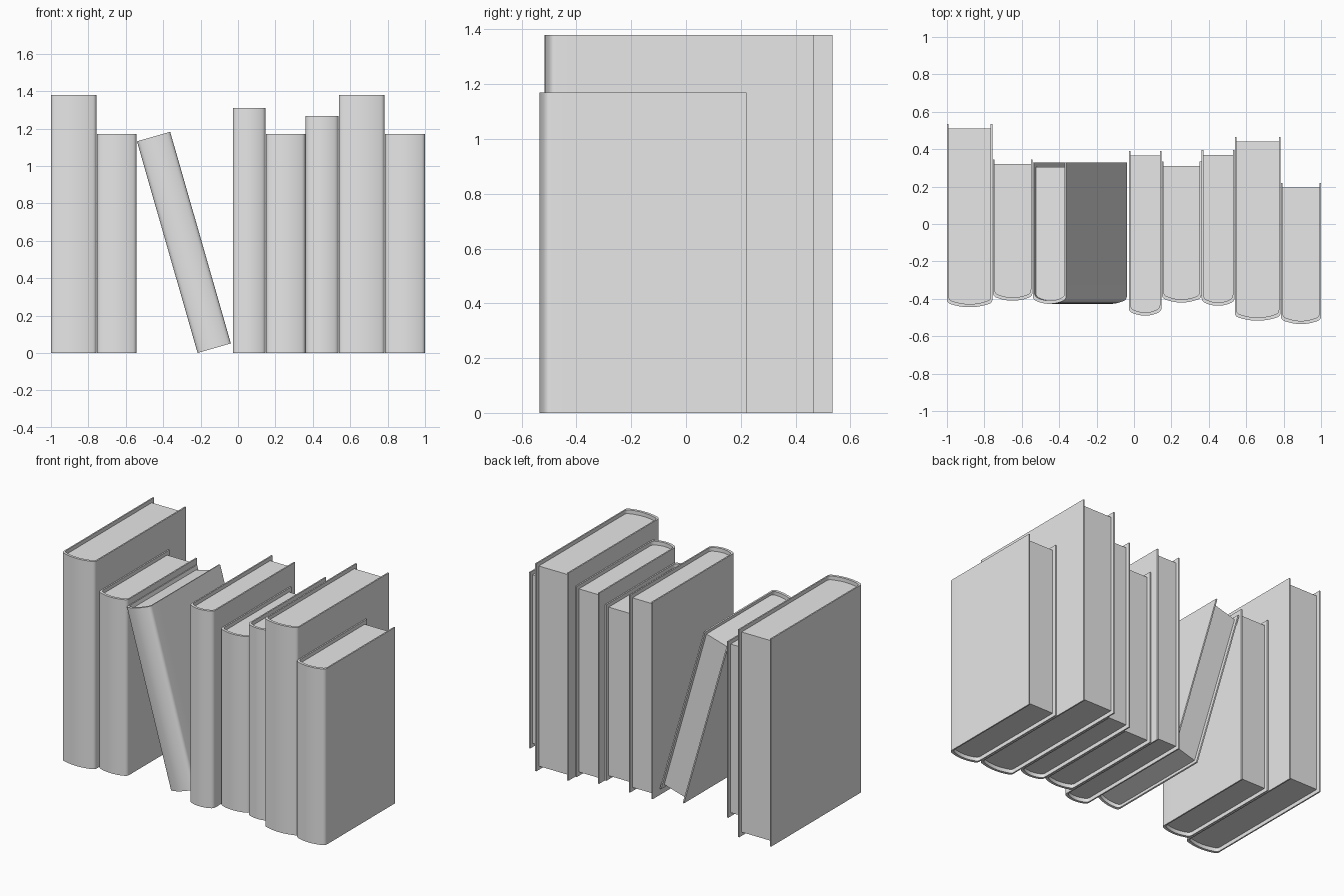
import bpy, bmesh, math

cube = bpy.data.objects.get("Cube")
if cube:
    bpy.data.objects.remove(cube)

BOARD = 0.009    # thickness of the side boards
SPINE = 0.017    # thickness of the spine
INSET = 0.025    # how far the pages sit inside the cover
SAG = 0.024      # bulge of the rounded spine
HINGE = 0.018    # radius of the rounded hinge


def make_material(name, rgb):
    mat = bpy.data.materials.new(name)
    mat.use_nodes = True
    color = (*rgb, 1)
    mat.diffuse_color = color
    mat.node_tree.nodes["Principled BSDF"].inputs["Base Color"].default_value = color
    return mat


grey = make_material("plain grey", (0.8, 0.8, 0.8))


def spine_path(width, front, back):
    """Outer cover path from one back edge, round the spine, to the other."""
    corner = front + SAG

    def arc(x):
        return corner - SAG * (1 - (2 * x / width - 1) ** 2)

    half = [(0, back), (0, corner + 0.1)]
    steps = 5
    for i in range(steps + 1):
        t = i / steps
        x = HINGE * t * t
        y = (1 - t) ** 2 * (corner + HINGE) + 2 * t * (1 - t) * corner + t * t * arc(HINGE)
        half.append((x, y))
    for i in range(1, 5):
        x = HINGE + (width / 2 - HINGE) * i / 5
        half.append((x, arc(x)))
    return half + [(width / 2, front)] + [(width - x, y) for x, y in reversed(half)]


def finish(name, bm, location, lean):
    bmesh.ops.recalc_face_normals(bm, faces=bm.faces)
    mesh = bpy.data.meshes.new(name)
    bm.to_mesh(mesh)
    bm.free()
    mesh.materials.append(grey)
    obj = bpy.data.objects.new(name, mesh)
    bpy.context.collection.objects.link(obj)
    obj.location = location
    obj.rotation_euler.y = lean
    bpy.ops.object.select_all(action='DESELECT')
    obj.select_set(True)
    bpy.context.view_layer.objects.active = obj
    bpy.ops.object.shade_smooth_by_angle(angle=math.radians(35))


def extrude_up(bm, height):
    result = bmesh.ops.extrude_face_region(bm, geom=bm.faces[:])
    verts = [v for v in result["geom"] if isinstance(v, bmesh.types.BMVert)]
    bmesh.ops.translate(bm, verts=verts, vec=(0, 0, height))


def make_book(name, left, right, height, front, back, lean=0):
    width = right - left
    outer = spine_path(width, front, back)
    shrink = (width - 2 * BOARD) / width
    inner = [(BOARD + x * shrink, min(y + SPINE, back)) for x, y in outer]

    # Cover: two boards and a rounded spine
    bm = bmesh.new()
    a = [bm.verts.new((x, y, 0)) for x, y in outer]
    b = [bm.verts.new((x, y, 0)) for x, y in inner]
    for i in range(len(a) - 1):
        bm.faces.new((a[i], a[i + 1], b[i + 1], b[i]))
    extrude_up(bm, height)
    finish(name + "_cover", bm, (left, 0, 0), lean)

    # Page block, set in at the top, bottom and back
    bm = bmesh.new()
    bm.faces.new([bm.verts.new((x, min(y, back - INSET), INSET)) for x, y in inner])
    extrude_up(bm, height - 2 * INSET)
    finish(name + "_pages", bm, (left, 0, 0), lean)


# name, left, right, height, front, back
make_book("first_tall_book", -1.0, -0.757, 1.38, -0.445, 0.535)
make_book("second_book", -0.754, -0.543, 1.17, -0.41, 0.345)
make_book("leaning_book", -0.216, -0.031, 1.177, -0.427, 0.33, math.radians(-16))
make_book("fourth_book", -0.028, 0.147, 1.31, -0.49, 0.39)
make_book("fifth_book", 0.149, 0.36, 1.17, -0.42, 0.335)
make_book("sixth_book", 0.362, 0.537, 1.267, -0.437, 0.395)
make_book("seventh_tall_book", 0.539, 0.783, 1.38, -0.517, 0.465)
make_book("last_book", 0.786, 1.0, 1.17, -0.535, 0.22)
